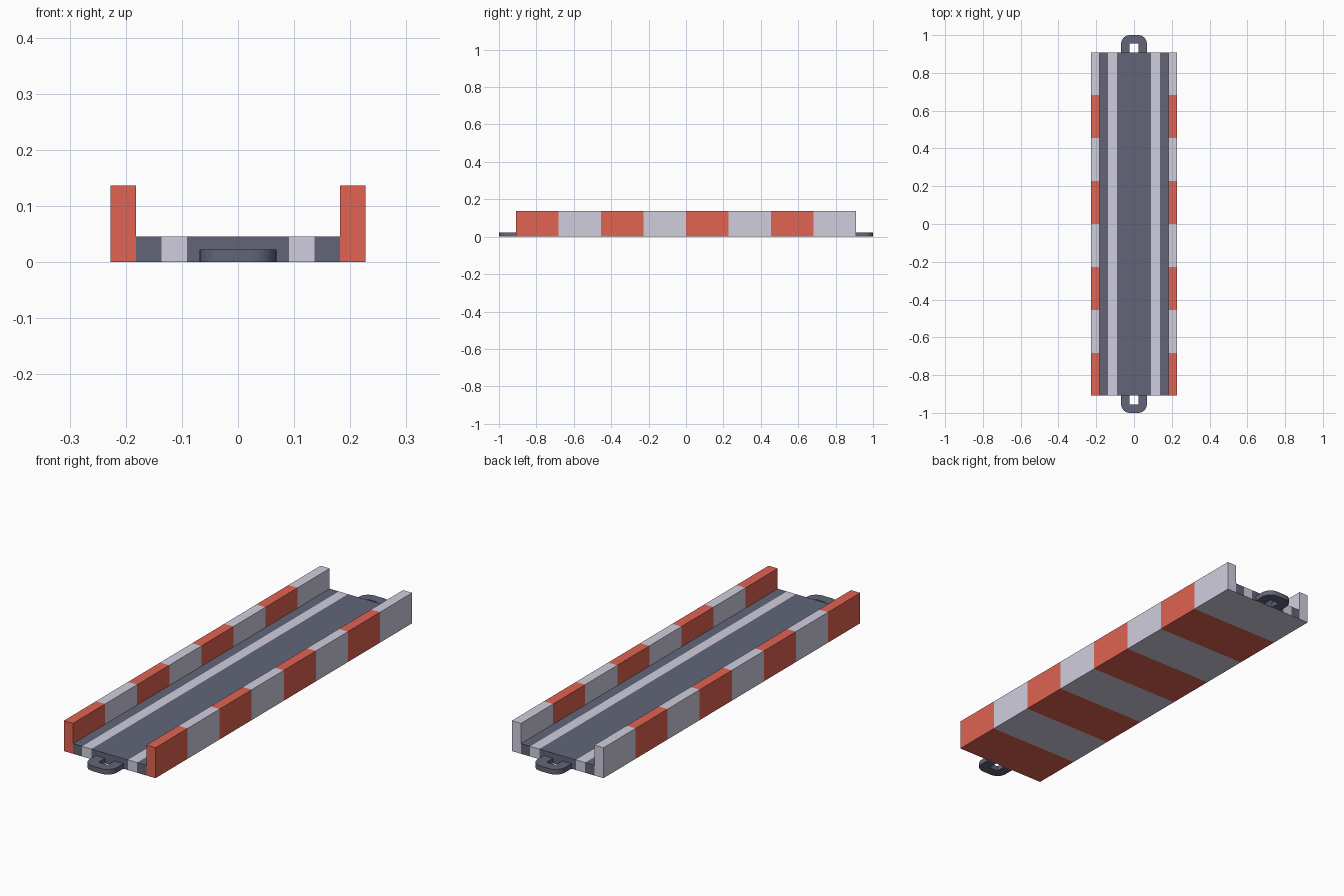
import bpy, bmesh, math

if "Cube" in bpy.data.objects:
    bpy.data.objects.remove(bpy.data.objects["Cube"])

U = 1 / 22            # design module: total length is 44 modules
END = 20 * U          # half length of the track body
SEGS = 8              # coloured bands along the length


def srgb(r, g, b):
    f = lambda c: c / 12.92 if c <= 0.04045 else ((c + 0.055) / 1.055) ** 2.4
    return (f(r / 255), f(g / 255), f(b / 255), 1)


def material(name, rgb):
    m = bpy.data.materials.new(name)
    m.diffuse_color = srgb(*rgb)
    m.use_nodes = True
    m.node_tree.nodes["Principled BSDF"].inputs["Base Color"].default_value = m.diffuse_color
    return m


red = material("red", (224, 99, 82))
white = material("pale grey", (208, 206, 222))
dark = material("slate", (98, 101, 120))


def finish(bm, name, mats):
    bmesh.ops.remove_doubles(bm, verts=bm.verts, dist=1e-5)
    bmesh.ops.recalc_face_normals(bm, faces=bm.faces)
    me = bpy.data.meshes.new(name)
    bm.to_mesh(me)
    bm.free()
    for m in mats:
        me.materials.append(m)
    ob = bpy.data.objects.new(name, me)
    bpy.context.collection.objects.link(ob)
    return ob


# Track body: columns across x, banded along y; deck painted with two lane stripes
columns = [-5, -4, -3, -2, 2, 3, 4, 5]
ys = [-END + 2 * END * i / SEGS for i in range(SEGS + 1)]
bm = bmesh.new()


def quad(pts, mat):
    bm.faces.new([bm.verts.new(p) for p in pts]).material_index = mat


for a, b in zip(columns, columns[1:]):
    wall = max(abs(a), abs(b)) == 5
    striped = {abs(a), abs(b)} == {2, 3}
    x0, x1 = a * U, b * U
    top = 3 * U if wall else U
    deck_mat = 1 if striped else 2
    for i, (y0, y1) in enumerate(zip(ys, ys[1:])):
        band = i % 2                       # red first, then pale
        quad([(x0, y0, top), (x1, y0, top), (x1, y1, top), (x0, y1, top)],
             band if wall else deck_mat)
        quad([(x0, y0, 0), (x1, y0, 0), (x1, y1, 0), (x0, y1, 0)], band)
    for y, band in ((-END, 0), (END, 1)):  # end caps
        levels = (0, U, 3 * U) if wall else (0, U)
        for z0, z1 in zip(levels, levels[1:]):
            quad([(x0, y, z0), (x1, y, z0), (x1, y, z1), (x0, y, z1)],
                 band if wall else deck_mat)

# Outer and inner wall sides
for s in (-1, 1):
    for i, (y0, y1) in enumerate(zip(ys, ys[1:])):
        for x, levels in ((5, (0, U, 3 * U)), (4, (U, 3 * U))):
            for z0, z1 in zip(levels, levels[1:]):
                quad([(s * x * U, y0, z0), (s * x * U, y1, z0),
                      (s * x * U, y1, z1), (s * x * U, y0, z1)], i % 2)
finish(bm, "track_body", [red, white, dark])


# Connector loops: rounded flat hooks with a square hole, one at each end
def connector(name, s):
    bm = bmesh.new()
    r, n = U, 6
    arc = [(0.5 * U + r * math.cos(t), END + U + r * math.sin(t))
           for t in (math.pi / 2 * k / n for k in range(n + 1))]
    right = [(1.5 * U, END)] + arc
    outer = right + [(-x, y) for x, y in reversed(right)]
    h = 0.5 * U
    inner = [(-h, END), (-h, END + U), (h, END + U), (h, END)]
    face = bm.faces.new([bm.verts.new((x, s * y, 0)) for x, y in outer + inner])
    ext = bmesh.ops.extrude_face_region(bm, geom=[face], use_keep_orig=True)
    bmesh.ops.translate(bm, vec=(0, 0, h),
                        verts=[v for v in ext["geom"] if isinstance(v, bmesh.types.BMVert)])
    ob = finish(bm, name, [dark])
    bpy.context.view_layer.objects.active = ob
    ob.select_set(True)
    bpy.ops.object.shade_smooth_by_angle(angle=math.radians(35))
    ob.select_set(False)


connector("front_connector", -1)
connector("back_connector", 1)
